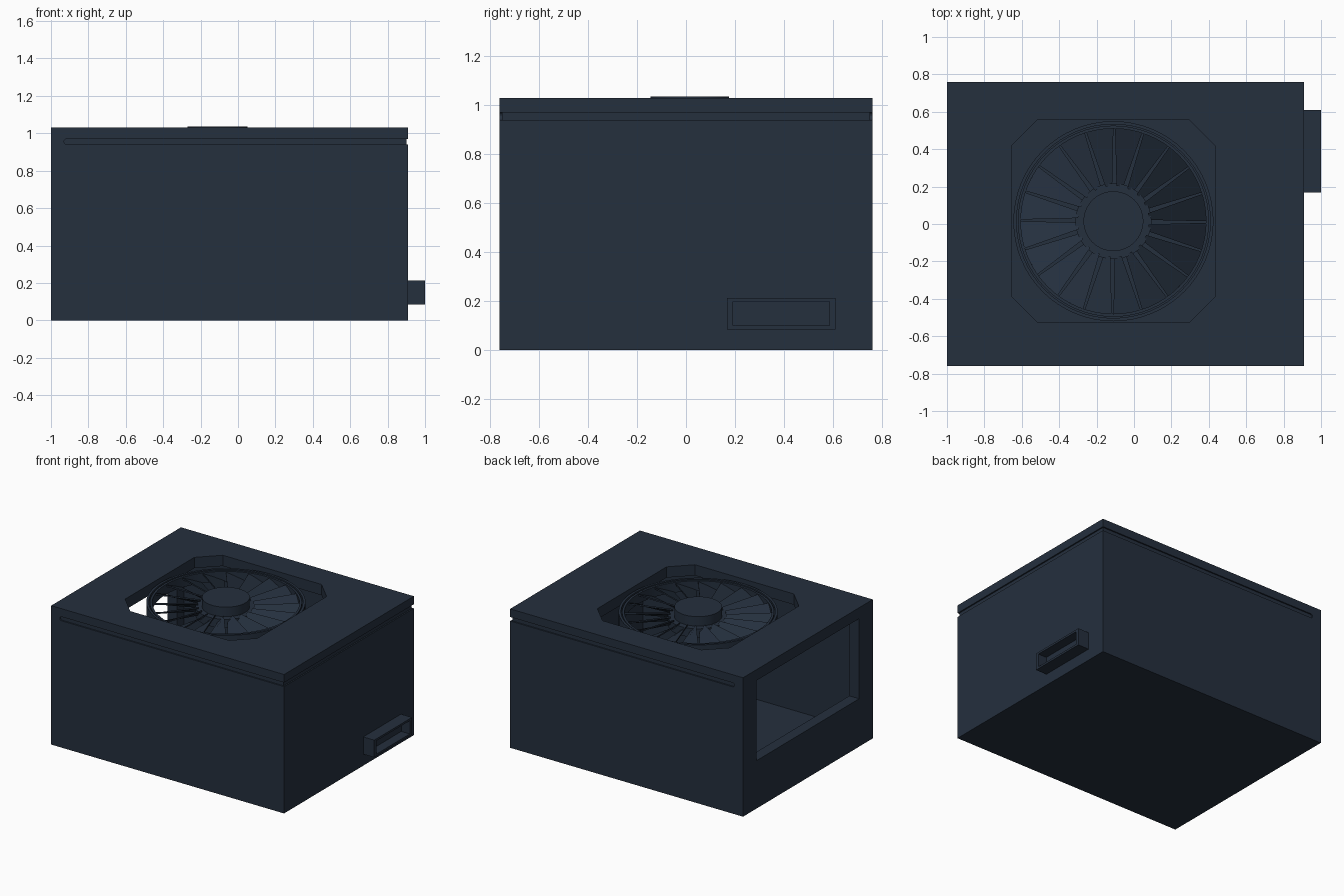
import bpy, bmesh, math

if "Cube" in bpy.data.objects:
    bpy.data.objects.remove(bpy.data.objects["Cube"])

metal = bpy.data.materials.new("dark_blue_grey_metal")
metal.diffuse_color = (0.018, 0.029, 0.048, 1)
metal.use_nodes = True
metal.node_tree.nodes["Principled BSDF"].inputs["Base Color"].default_value = metal.diffuse_color

CX, CY = -0.11, 0.015          # fan centre
BLADES = 20


def finish(bm, name, smooth=False):
    bmesh.ops.recalc_face_normals(bm, faces=bm.faces)
    me = bpy.data.meshes.new(name)
    bm.to_mesh(me)
    bm.free()
    ob = bpy.data.objects.new(name, me)
    bpy.context.collection.objects.link(ob)
    me.materials.append(metal)
    if smooth:
        bpy.ops.object.select_all(action='DESELECT')
        bpy.context.view_layer.objects.active = ob
        ob.select_set(True)
        bpy.ops.object.shade_smooth_by_angle(angle=math.radians(35))
    return ob


def prism(name, pts, z0, z1, smooth=False):
    bm = bmesh.new()
    lo = [bm.verts.new((x, y, z0)) for x, y in pts]
    hi = [bm.verts.new((x, y, z1)) for x, y in pts]
    bm.faces.new(lo[::-1])
    bm.faces.new(hi)
    n = len(pts)
    for i in range(n):
        j = (i + 1) % n
        bm.faces.new((lo[i], lo[j], hi[j], hi[i]))
    return finish(bm, name, smooth)


def box(name, x0, x1, y0, y1, z0, z1):
    return prism(name, [(x0, y0), (x1, y0), (x1, y1), (x0, y1)], z0, z1)


def circle(r, n=64):
    return [(CX + r * math.cos(2 * math.pi * i / n),
             CY + r * math.sin(2 * math.pi * i / n)) for i in range(n)]


def lathe(name, profile, n=64):
    """Revolve a closed (r, z) profile around the fan axis."""
    bm = bmesh.new()
    rings = []
    for i in range(n):
        a = 2 * math.pi * i / n
        rings.append([bm.verts.new((CX + r * math.cos(a), CY + r * math.sin(a), z))
                      for r, z in profile])
    m = len(profile)
    for i in range(n):
        p, q = rings[i], rings[(i + 1) % n]
        for k in range(m):
            l = (k + 1) % m
            bm.faces.new((p[k], q[k], q[l], p[l]))
    return finish(bm, name, True)


def cut(ob, cutter):
    cutter.hide_render = True
    mod = ob.modifiers.new("cut", 'BOOLEAN')
    mod.operation = 'DIFFERENCE'
    mod.solver = 'EXACT'
    mod.object = cutter
    bpy.ops.object.select_all(action='DESELECT')
    bpy.context.view_layer.objects.active = ob
    ob.select_set(True)
    bpy.ops.object.modifier_apply(modifier=mod.name)
    bpy.data.objects.remove(cutter)


# Hollow case with an open window on the left end
case = box("case", -1, 0.91, -0.76, 0.76, 0, 1.03)
cut(case, box("cavity_cutter", -0.92, 0.83, -0.68, 0.68, 0.08, 0.95))
cut(case, box("window_cutter", -1.1, -0.9, -0.6, 0.6, 0.355, 0.949))

# Eight-sided fan opening in the lid
h, c = 0.5425, 0.405
octagon = [(h, -c), (h, c), (c, h), (-c, h), (-h, c), (-h, -c), (-c, -h), (c, -h)]
cut(case, prism("fan_hole_cutter", [(CX + x, CY + y) for x, y in octagon], 0.9, 1.1))

# Groove below the lid: front, back (rounded end) and right end
for s in (-1, 1):
    bm = bmesh.new()
    outline = [(1.0, 0.94), (1.0, 0.97)]
    for i in range(9):
        a = math.pi / 2 + math.pi * i / 8
        outline.append((-0.915 + 0.015 * math.cos(a), 0.955 + 0.015 * math.sin(a)))
    f = bm.faces.new([bm.verts.new((x, s * 0.75, z)) for x, z in outline])
    ext = bmesh.ops.extrude_face_region(bm, geom=[f])
    bmesh.ops.translate(bm, vec=(0, s * 0.05, 0),
                        verts=[v for v in ext["geom"] if isinstance(v, bmesh.types.BMVert)])
    cut(case, finish(bm, "groove_cutter"))
cut(case, box("end_groove_cutter", 0.9, 1.0, -0.85, 0.85, 0.94, 0.97))

# Power socket with a recess
socket = box("power_socket", 0.905, 1.0, 0.168, 0.61, 0.085, 0.213)
cut(socket, box("socket_cutter", 0.93, 1.1, 0.192, 0.585, 0.1, 0.198))

# Fan rings
for name, r0, r1, z0, z1 in (("fan_outer_ring", 0.518, 0.535, 0.91, 1.0),
                             ("fan_inner_ring", 0.495, 0.511, 0.92, 0.995)):
    lathe(name, [(r0, z0), (r1, z0), (r1, z1), (r0, z1)])

# Fan hub: raised cap on a wider base
prism("fan_hub_cap", circle(0.16), 0.96, 1.035, True)
prism("fan_hub_base", circle(0.203), 0.9, 0.965, True)

# Pitched fan blades, higher on the counter-clockwise edge
bm = bmesh.new()
for i in range(BLADES):
    base = 2 * math.pi * i / BLADES
    loops = []
    for dz in (-0.012, 0):
        loop = []
        for r, ang, z in ((0.19, 2, 0.945), (0.5, 0, 0.925), (0.5, 17, 0.99), (0.19, 13, 0.985)):
            a = base + math.radians(ang)
            loop.append(bm.verts.new((CX + r * math.cos(a), CY + r * math.sin(a), z + dz)))
        loops.append(loop)
    lo, hi = loops
    bm.faces.new(lo[::-1])
    bm.faces.new(hi)
    for k in range(4):
        l = (k + 1) % 4
        bm.faces.new((lo[k], lo[l], hi[l], hi[k]))
finish(bm, "fan_blades")
